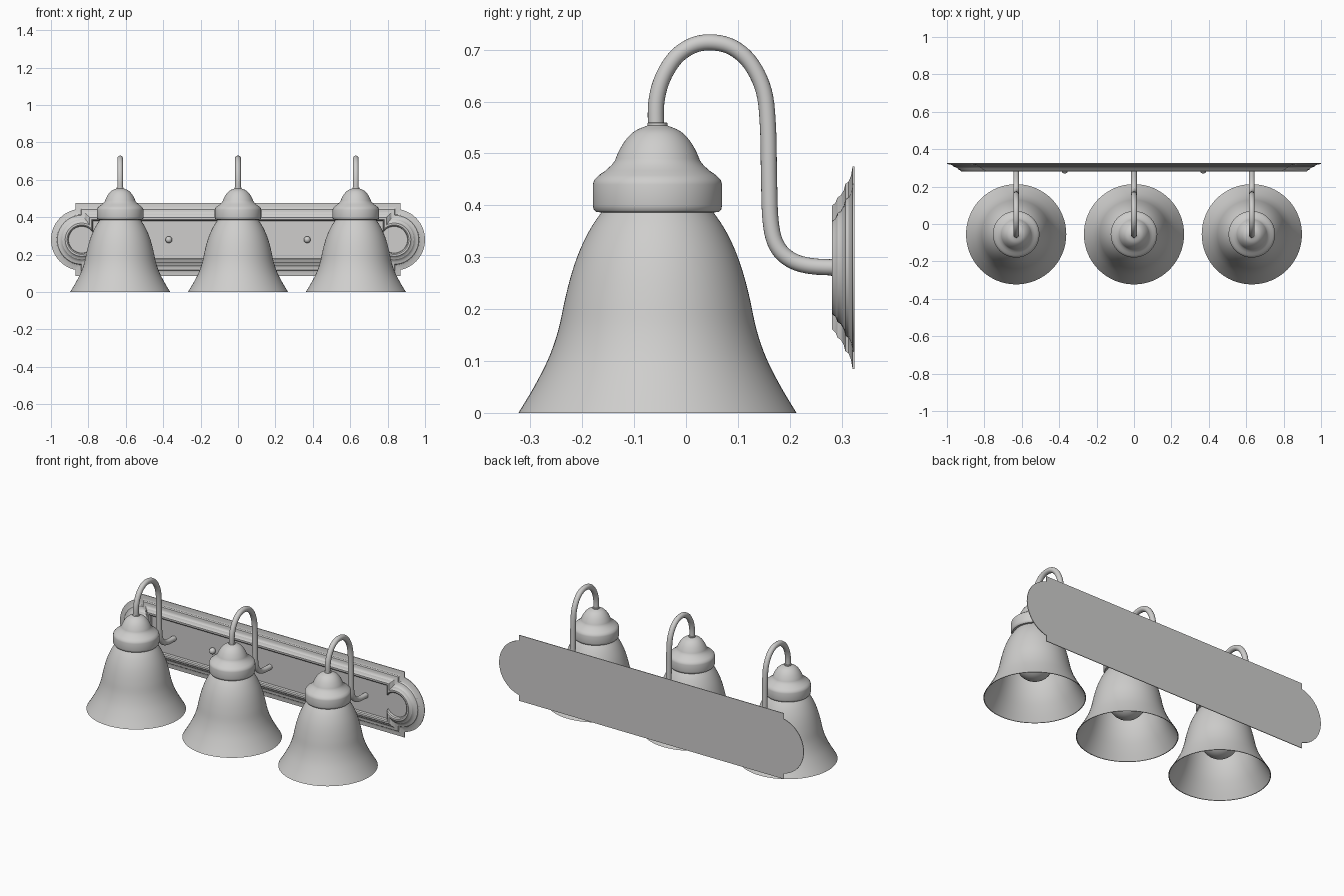
import bpy, bmesh, math

if "Cube" in bpy.data.objects:
    bpy.data.objects.remove(bpy.data.objects["Cube"])

metal = bpy.data.materials.new("satin grey")
metal.diffuse_color = (0.62, 0.615, 0.605, 1)
metal.use_nodes = True
metal.node_tree.nodes["Principled BSDF"].inputs["Base Color"].default_value = metal.diffuse_color
AX, AY = (-0.63, 0.0, 0.63), -0.055      # lamp axes


def finish(bm, name, angle=35):
    bmesh.ops.recalc_face_normals(bm, faces=bm.faces)
    me = bpy.data.meshes.new(name)
    bm.to_mesh(me)
    bm.free()
    ob = bpy.data.objects.new(name, me)
    bpy.context.collection.objects.link(ob)
    me.materials.append(metal)
    bpy.ops.object.select_all(action='DESELECT')
    ob.select_set(True)
    bpy.context.view_layer.objects.active = ob
    bpy.ops.object.shade_smooth_by_angle(angle=math.radians(angle))
    return ob


def bridge(bm, loops):
    for a, b in zip(loops, loops[1:]):
        n = len(a)
        for i in range(n):
            bm.faces.new((a[i], a[(i + 1) % n], b[(i + 1) % n], b[i]))


def smooth(pts, k=4):
    # Catmull-Rom refinement of a profile
    out = []
    for i in range(len(pts) - 1):
        p0, p1, p2, p3 = (pts[max(i - 1, 0)], pts[i], pts[i + 1],
                          pts[min(i + 2, len(pts) - 1)])
        for j in range(k):
            t = j / k
            out.append(tuple(0.5 * (2 * b + (c - a) * t + (2 * a - 5 * b + 4 * c - d) * t * t
                                    + (3 * b - a - 3 * c + d) * t ** 3)
                             for a, b, c, d in zip(p0, p1, p2, p3)))
    return out + [pts[-1]]


def lathe(name, prof, x, y, n=64, cap=True):
    bm = bmesh.new()
    loops = [[bm.verts.new((x + r * math.cos(2 * math.pi * i / n),
                            y + r * math.sin(2 * math.pi * i / n), z))
              for i in range(n)] for r, z in prof]
    bridge(bm, loops)
    if cap:
        bm.faces.new(loops[0])
        bm.faces.new(loops[-1])
    else:
        bridge(bm, [loops[-1], loops[0]])
    return finish(bm, name)


# Wall plate: notched outline with round ends, stepped moulding, recessed panel
def outline(d, n=28):
    c, h, r, cx = 0.87 - d, 0.195 - d, 0.165 - d, 0.835
    a = math.acos((c - cx) / r)
    half = [(c, h)]
    half += [(cx + r * math.cos(a - 2 * a * i / n), r * math.sin(a - 2 * a * i / n))
             for i in range(n + 1)]
    half.append((c, -h))
    return half + [(-x, -z) for x, z in half]


steps = [(0, .325), (0, .321), (.018, .318), (.030, .313), (.034, .307), (.046, .304),
         (.056, .298), (.060, .292), (.070, .288), (.076, .281), (.086, .281),
         (.092, .286), (.094, .300)]
bm = bmesh.new()
loops = [[bm.verts.new((x, y, 0.28 + z)) for x, z in outline(d)] for d, y in steps]
bridge(bm, loops)
bm.faces.new(loops[0])
bm.faces.new(loops[-1])
finish(bm, "wall_plate", 30)

# Two mounting knobs on the panel
for x in (-0.37, 0.37):
    bm = bmesh.new()
    bmesh.ops.create_uvsphere(bm, u_segments=24, v_segments=14, radius=0.018)
    bmesh.ops.translate(bm, verts=bm.verts, vec=(x, 0.288, 0.28))
    finish(bm, "mounting_knob", 60)

shade = smooth([(.268, 0), (.238, .05), (.210, .105), (.191, .16), (.178, .22),
                (.165, .27), (.149, .315), (.128, .357), (.104, .392)])
shade += [(r - 0.004, z) for r, z in reversed(shade)]
cap = [(.10, .386), (.118, .387), (.123, .392), (.1245, .40), (.1245, .44), (.122, .449),
       (.113, .458), (.100, .467), (.089, .477)]
cap += smooth([(.082, .486), (.075, .503), (.062, .525), (.044, .543), (.021, .553)], 3)
cap += [(.019, .554), (.019, .559), (.015, .560)]
bulb = [(.1 * math.sin(t), .21 - .1 * math.cos(t))
        for t in (0.03 + i * 0.15 for i in range(16))]
bulb += [(.055, .305), (.045, .335), (.045, .388)]
path = [(-.058, .55), (-.057, .60), (-.045, .645), (-.02, .685), (.013, .708), (.05, .714),
        (.09, .704), (.125, .673), (.15, .62), (.158, .55), (.16, .45), (.163, .37),
        (.174, .324), (.20, .296), (.24, .283), (.302, .28)]
path = smooth(path, 5)

for x in AX:
    lathe("bell_shade", shade, x, AY, cap=False)
    lathe("socket_cap", cap, x, AY)
    lathe("bulb", bulb, x, AY, 40)
    # Gooseneck arm: circle swept along the path in the y-z plane
    bm = bmesh.new()
    rings = []
    for i, (y, z) in enumerate(path):
        a, b = path[max(i - 1, 0)], path[min(i + 1, len(path) - 1)]
        ty, tz = b[0] - a[0], b[1] - a[1]
        s = math.hypot(ty, tz)
        ring = []
        for k in range(20):
            u = 2 * math.pi * k / 20
            o = 0.0155 * math.sin(u)
            ring.append(bm.verts.new((x + 0.0155 * math.cos(u), y - o * tz / s, z + o * ty / s)))
        rings.append(ring)
    bridge(bm, rings)
    bm.faces.new(rings[0])
    bm.faces.new(rings[-1])
    finish(bm, "gooseneck_arm")
